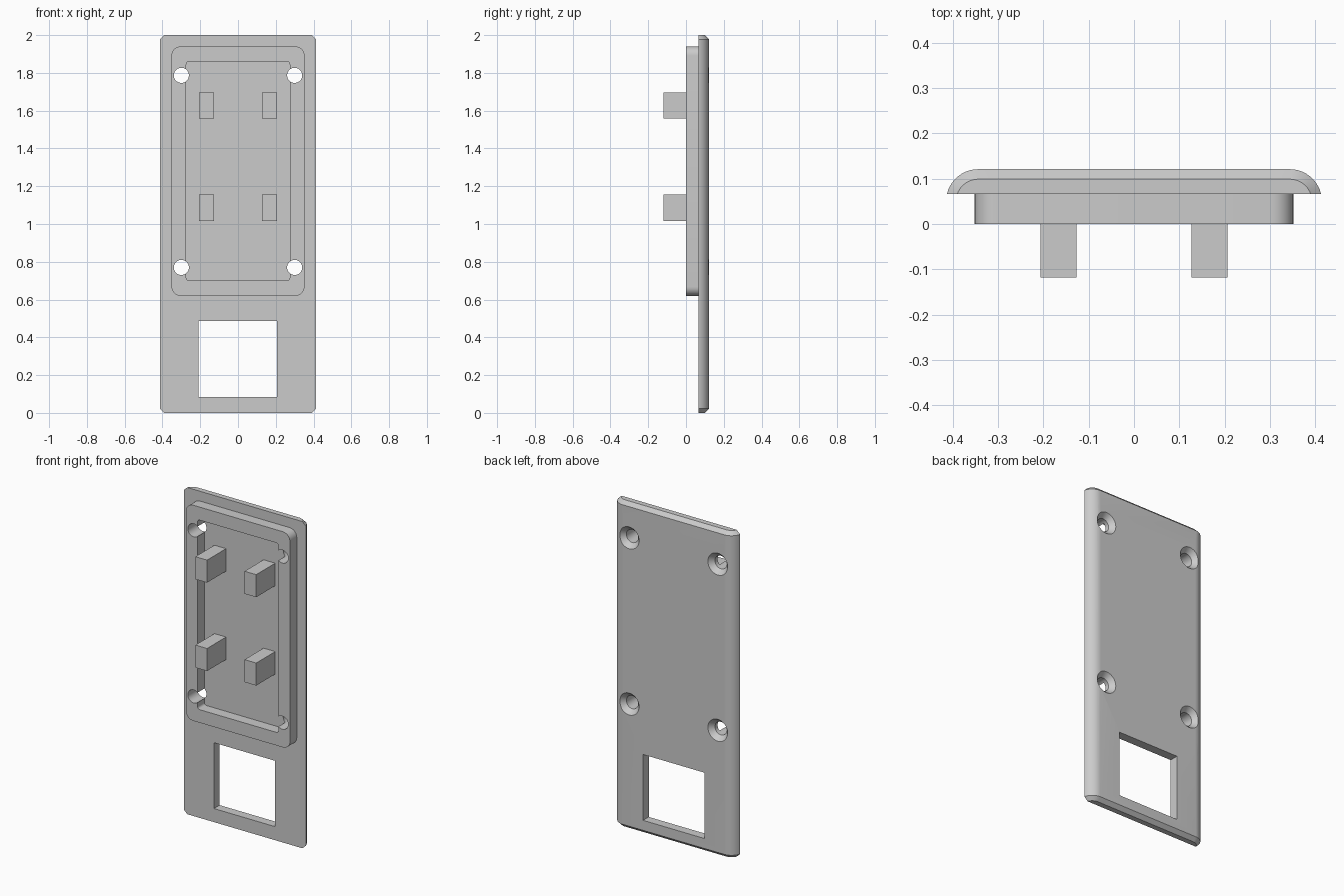
import bpy, bmesh
from math import sin, cos, pi, asin

cube = bpy.data.objects.get("Cube")
if cube:
    bpy.data.objects.remove(cube, do_unlink=True)

grey = bpy.data.materials.new("light grey")
grey.use_nodes = True
colour = (0.6, 0.6, 0.6, 1)
grey.diffuse_color = colour
grey.node_tree.nodes["Principled BSDF"].inputs["Base Color"].default_value = colour

BACK, SEAM = 0.121, 0.066   # outer face of plate, face between plate and frame


def loft(name, rings):
    """Skin a row of equal-length point rings and cap both ends."""
    bm = bmesh.new()
    rows = [[bm.verts.new(p) for p in ring] for ring in rings]
    n = len(rows[0])
    for a, b in zip(rows, rows[1:]):
        for i in range(n):
            j = (i + 1) % n
            bm.faces.new((a[i], a[j], b[j], b[i]))
    bm.faces.new(rows[0])
    bm.faces.new(rows[-1])
    bmesh.ops.recalc_face_normals(bm, faces=bm.faces)
    mesh = bpy.data.meshes.new(name)
    bm.to_mesh(mesh)
    bm.free()
    mesh.materials.append(grey)
    obj = bpy.data.objects.new(name, mesh)
    bpy.context.collection.objects.link(obj)
    return obj


def block(name, x0, x1, y0, y1, z0, z1, r=0, steps=8):
    """Box along y, with corners rounded by r in the xz plane."""
    pts = []
    corners = ((x1 - r, z1 - r), (x0 + r, z1 - r), (x0 + r, z0 + r), (x1 - r, z0 + r))
    for q, (cx, cz) in enumerate(corners):
        for k in range(steps + 1 if r else 1):
            a = pi / 2 * (q + k / steps)
            pts.append((cx + r * cos(a), cz + r * sin(a)))
    return loft(name, [[(x, y, z) for x, z in pts] for y in (y0, y1)])


def activate(obj):
    bpy.ops.object.select_all(action='DESELECT')
    obj.select_set(True)
    bpy.context.view_layer.objects.active = obj


def cut(obj, cutter):
    cutter.hide_render = True
    mod = obj.modifiers.new("cut", 'BOOLEAN')
    mod.operation = 'DIFFERENCE'
    mod.solver = 'EXACT'
    mod.object = cutter
    activate(obj)
    bpy.ops.object.modifier_apply(modifier=mod.name)
    bpy.data.objects.remove(cutter, do_unlink=True)


def plate_section(z, inset):
    """Flat-fronted section with rounded back edges, shrunk by inset."""
    r, cx, cy, steps = 0.071 - inset, 0.344, 0.05, 10
    start = asin((SEAM - cy) / r)
    arc = []
    for k in range(steps + 1):
        a = start + (pi / 2 - start) * k / steps
        arc.append((cx + r * cos(a), cy + r * sin(a)))
    return [(x, y, z) for x, y in arc] + [(-x, y, z) for x, y in reversed(arc)]


def screw_cutter(x, z):
    """Through hole with a countersink at the back."""
    profile = ((-0.05, 0.04), (0.091, 0.04), (0.141, 0.085))
    n = 40
    return loft("screw_cutter", [[(x + r * cos(2 * pi * k / n), y, z + r * sin(2 * pi * k / n))
                                  for k in range(n)] for y, r in profile])


# Back plate with bevelled ends and a square window
bevel = 0.022
plate = loft("back_plate", [plate_section(0, bevel), plate_section(bevel, 0),
                            plate_section(2 - bevel, 0), plate_section(2, bevel)])
cut(plate, block("window_cutter", -0.209, 0.206, 0, 0.2, 0.083, 0.486))

# Raised frame around a shallow recess
frame = block("raised_frame", -0.352, 0.352, 0, SEAM, 0.62, 1.94, r=0.048)
cut(frame, block("recess_cutter", -0.274, 0.274, -0.1, 0.1, 0.7, 1.86, r=0.015))

# Four countersunk screw holes
for x in (-0.3, 0.3):
    for z in (0.77, 1.787):
        for part in (plate, frame):
            cut(part, screw_cutter(x, z))

# Four pegs standing on the recess floor
for side, s in (("left", 1), ("right", -1)):
    for level, z in (("lower", 1.017), ("upper", 1.558)):
        x0, x1 = sorted((s * 0.127, s * 0.206))
        block(f"{level}_{side}_peg", x0, x1, -0.118, SEAM, z, z + 0.138)

for part in (plate, frame):
    activate(part)
    bpy.ops.object.shade_smooth_by_angle()
